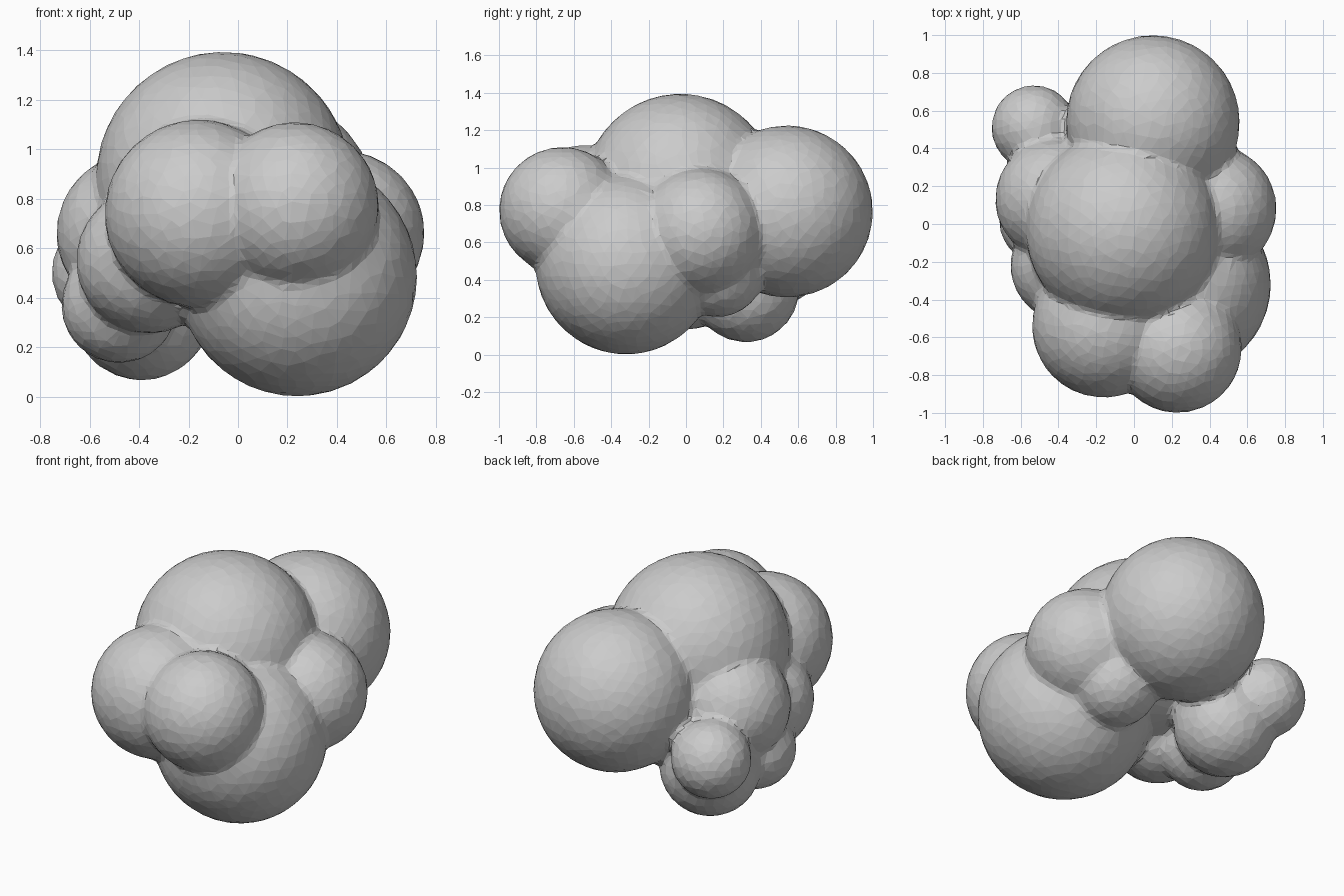
import bpy, bmesh
from mathutils import Matrix

if "Cube" in bpy.data.objects:
    bpy.data.objects.remove(bpy.data.objects["Cube"])

# Puffs of the cloud: x, y, z, radius
puffs = [
    (-0.06, -0.03, 0.88, 0.515),   # crown
    (0.10, 0.54, 0.765, 0.46),     # back
    (0.24, -0.32, 0.485, 0.485),   # base
    (0.23, -0.66, 0.77, 0.34),     # front right
    (-0.16, -0.54, 0.74, 0.38),    # front left
    (0.42, 0.08, 0.66, 0.335),     # right side
    (0.28, 0.17, 0.45, 0.25),      # right underside
    (-0.41, 0.13, 0.66, 0.325),    # left side
    (-0.39, 0.32, 0.35, 0.285),    # left underside
    (-0.53, 0.51, 0.50, 0.225),    # left back
    (-0.36, -0.22, 0.55, 0.295),   # left front
    (-0.48, 0.02, 0.37, 0.235),    # left low
]

bm = bmesh.new()
for x, y, z, r in puffs:
    bmesh.ops.create_icosphere(bm, subdivisions=4, radius=r,
                               matrix=Matrix.Translation((x, y, z)))
mesh = bpy.data.meshes.new("cloud")
bm.to_mesh(mesh)
bm.free()
cloud = bpy.data.objects.new("cloud", mesh)
bpy.context.collection.objects.link(cloud)

# Fuse the puffs into one skin, soften the creases, reduce to facets
fuse = cloud.modifiers.new("fuse", 'REMESH')
fuse.mode = 'VOXEL'
fuse.voxel_size = 0.022
soften = cloud.modifiers.new("soften", 'SMOOTH')
soften.factor = 0.5
soften.iterations = 6
facets = cloud.modifiers.new("facets", 'DECIMATE')
facets.ratio = 0.1
